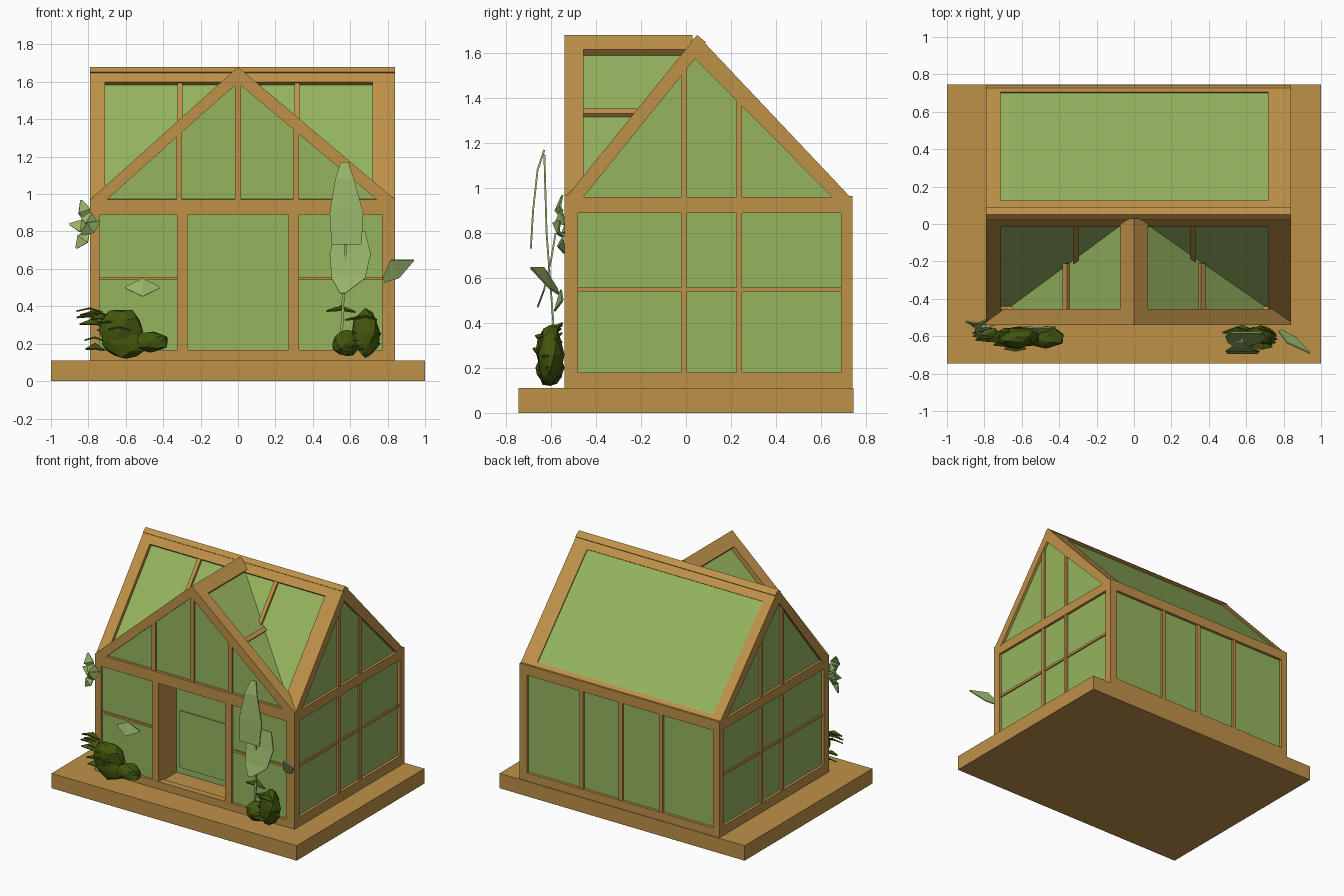
import bpy, bmesh, math, random
from mathutils import Vector

if "Cube" in bpy.data.objects:
    bpy.data.objects.remove(bpy.data.objects["Cube"])
random.seed(4)

def mat(name, c):
    m = bpy.data.materials.new(name)
    m.diffuse_color = (*c, 1)
    m.use_nodes = True
    m.node_tree.nodes["Principled BSDF"].inputs["Base Color"].default_value = m.diffuse_color
    return m

WOOD = mat("honey wood", (0.52, 0.285, 0.066))
GLASS = mat("green glass", (0.30, 0.46, 0.112))
LEAF = mat("leaf green", (0.31, 0.46, 0.14))
BUSH = mat("dark bush green", (0.054, 0.093, 0.004))

def finish(name, bm, m):
    bmesh.ops.recalc_face_normals(bm, faces=bm.faces)
    me = bpy.data.meshes.new(name)
    bm.to_mesh(me)
    bm.free()
    me.materials.append(m)
    ob = bpy.data.objects.new(name, me)
    bpy.context.collection.objects.link(ob)
    return ob

def prism(name, pts, vec, m):
    """Polygon swept along a vector."""
    bm = bmesh.new()
    a = [bm.verts.new(p) for p in pts]
    b = [bm.verts.new(Vector(p) + Vector(vec)) for p in pts]
    bm.faces.new(a)
    bm.faces.new(b[::-1])
    n = len(a)
    for i in range(n):
        j = (i + 1) % n
        bm.faces.new((a[i], b[i], b[j], a[j]))
    return finish(name, bm, m)

def box(name, x0, x1, y0, y1, z0, z1, m):
    return prism(name, [(x0, y0, z0), (x1, y0, z0), (x1, y1, z0), (x0, y1, z0)], (0, 0, z1 - z0), m)

def ring(name, plane, outer, inner, depth=0.05):
    """Picture-frame border on a plane, sunk inward."""
    f, out = plane
    bm = bmesh.new()
    d = Vector(out) * depth
    L = [[bm.verts.new(Vector(f(*p)) - s) for p in loop]
         for loop in (outer, inner) for s in (Vector(), d)]
    o, ob, i, ib = L
    n = len(o)
    for k in range(n):
        j = (k + 1) % n
        for p, q in ((o, i), (i, ib), (ib, ob), (ob, o)):
            bm.faces.new((p[k], p[j], q[j], q[k]))
    return finish(name, bm, WOOD)

def bar(name, plane, a0, a1, b0, b1, sink=0.004, depth=0.045):
    """Straight glazing bar on a plane."""
    f, out = plane
    o = Vector(out)
    pts = [Vector(f(*p)) - o * sink for p in ((a0, b0), (a1, b0), (a1, b1), (a0, b1))]
    return prism(name, pts, -o * depth, WOOD)

def rect(a0, a1, b0, b1):
    return [(a0, b0), (a1, b0), (a1, b1), (a0, b1)]

# main dimensions
XL, XR, YF, YB, YR = -0.79, 0.84, -0.54, 0.74, 0.05
EAVE, TOP = 0.95, 1.68
SF, SB = (TOP - EAVE) / (YR - YF), (TOP - EAVE) / (YB - YR)
front = (lambda a, z: (a, YF, z), (0, -1, 0))
back = (lambda a, z: (a, YB, z), (0, 1, 0))
right = (lambda a, z: (XR, a, z), (1, 0, 0))
left = (lambda a, z: (XL, a, z), (-1, 0, 0))
roof_f = (lambda x, y: (x, y, EAVE + (y - YF) * SF), Vector((0, -SF, 1)).normalized())
roof_b = (lambda x, y: (x, y, EAVE + (YB - y) * SB), Vector((0, SB, 1)).normalized())

# plinth
box("base_slab", -1, 1, -0.745, 0.745, 0, 0.11, WOOD)

# glass bodies, slightly inside the frames, with a recess for the door
prof = [(-0.33, 0.1), (0.72, 0.1), (0.72, 0.96), (0.063, 1.656), (-0.52, 0.935), (-0.52, 0.9), (-0.33, 0.9)]
prism("house_glass", [(XL + 0.02, y, z) for y, z in prof], (XR - XL - 0.04, 0, 0), GLASS)
box("front_left_glass", XL + 0.02, -0.3, -0.52, -0.32, 0.1, 0.91, GLASS)
box("front_right_glass", 0.3, XR - 0.02, -0.52, -0.32, 0.1, 0.91, GLASS)
prism("porch_gable_glass", [(XL + 0.02, -0.52, 0.93), (XR - 0.02, -0.52, 0.93), (0, -0.52, 1.635)],
      (0, 0.56, 0), GLASS)

# side walls: five-sided frame, rail, mullions, thin cross bar
for side, pl in (("right", right), ("left", left)):
    ring(side + "_frame", pl,
         [(YF, 0.11), (YB, 0.11), (YB, EAVE), (YR, TOP), (YF, EAVE)],
         [(-0.48, 0.18), (0.69, 0.18), (0.69, 0.92), (0.04, 1.575), (-0.48, 0.93)])
    bar(side + "_rail", pl, -0.51, 0.71, 0.89, 0.96, 0.001)
    bar(side + "_mullion_a", pl, -0.02, 0.005, 0.15, 1.58)
    bar(side + "_mullion_b", pl, 0.225, 0.25, 0.15, 1.42)
    bar(side + "_cross_bar", pl, -0.51, 0.71, 0.54, 0.558, 0.01)

# back wall
ring("back_frame", back, rect(XL, XR, 0.11, 0.965), rect(-0.74, 0.78, 0.17, 0.89))
for x in (-0.31, 0.02, 0.34):
    bar("back_mullion", back, x - 0.015, x + 0.015, 0.15, 0.92)

# front wall with doorway
W = [(XL, 0.89), (XL, 0.11), (XR, 0.11), (XR, 0.89), (XR, 0.97), (XL, 0.97)]
ring("front_frame", front, rect(XL, XR, 0.11, 0.97), rect(-0.75, 0.77, 0.165, 0.89))
for s in (-1, 1):
    box("door_jamb", min(s * 0.27, s * 0.325), max(s * 0.27, s * 0.325), YF + 0.001, -0.31, 0.11, 0.91, WOOD)
box("door_lintel", -0.3, 0.3, YF + 0.002, -0.31, 0.89, 0.95, WOOD)
box("door_sill", -0.3, 0.3, YF + 0.002, -0.31, 0.1, 0.155, WOOD)
bar("front_cross_bar_left", front, -0.77, -0.3, 0.54, 0.556, 0.01)
bar("front_cross_bar_right", front, 0.3, 0.8, 0.54, 0.556, 0.01)
box("door_panel", -0.24, 0.24, -0.338, -0.32, 0.2, 0.62, GLASS)

# front gable
ring("gable_frame", front, [(XL, 0.97), (XR, 0.97), (0, TOP)], [(-0.71, 0.972), (0.74, 0.972), (0, 1.595)])
for x, h in ((-0.315, 1.36), (0, 1.62), (0.31, 1.37)):
    bar("gable_mullion", front, x - 0.015, x + 0.015, 0.94, h)

# gable roof: rake, ridge and a glazing bar on each slope
for xe in (XL, XR):
    s = (TOP - 0.97) / abs(xe)
    d = math.copysign(1, xe)
    pl = (lambda x, y, s=s: (x, y, TOP - abs(x) * s), Vector((d * s, 0, 1)).normalized())
    bar("gable_rake", pl, 0, xe, YF, -0.455, 0, 0.06)
    bar("gable_ridge", pl, 0, d * 0.075, YF, 0.03, 0, 0.05)
    bar("gable_roof_bar", pl, d * 0.37, d * 0.395, -0.5, -0.21, 0.018, 0.03)

# main roof
ring("front_roof_frame", roof_f, rect(XL, XR, YF, YR), rect(-0.71, 0.72, -0.46, -0.015))
for x in (-0.31, 0.315):
    bar("front_roof_bar", roof_f, x - 0.014, x + 0.014, -0.45, 0.0, 0.008, 0.03)
ring("back_roof_frame", roof_b, rect(XL, XR, YR, YB), rect(-0.715, 0.72, 0.125, 0.705), 0.04)

# plants
def leaf(name, path, widths, side, m):
    """Thin blade along a path, folded at the mid rib."""
    bm = bmesh.new()
    side = Vector(side).normalized()
    rows = [[bm.verts.new(Vector(p) + side * w * k) for k in (-0.5, 0.5)] for p, w in zip(path, widths)]
    for r, q in zip(rows, rows[1:]):
        bm.faces.new((r[0], r[1], q[1], q[0]))
    ob = finish(name, bm, m)
    so = ob.modifiers.new("thickness", "SOLIDIFY")
    so.thickness, so.offset = 0.008, 0
    return ob

def bush(name, blobs, x0, x1, n):
    """Flattened clumps with spiky leaves."""
    for x, z, rx, rz in blobs:
        bm = bmesh.new()
        bmesh.ops.create_icosphere(bm, subdivisions=2, radius=1)
        for v in bm.verts:
            k = random.uniform(0.85, 1.1)
            v.co = Vector((x + v.co.x * rx * k, -0.605 + v.co.y * 0.06 * k, z + v.co.z * rz * k))
        finish(name + "_clump", bm, BUSH)
    for _ in range(n):
        x, z = random.uniform(x0, x1), random.uniform(0.17, 0.38)
        y, l = random.uniform(-0.66, -0.57), random.uniform(0.05, 0.08)
        p = [(x - l, y - 0.01, z), (x, y, z + 0.015), (x + l, y - 0.01, z - 0.005)]
        leaf(name + "_leaf", p, (0.005, 0.05, 0.005), (0, 1, random.uniform(0, 0.8)), BUSH)

bush("left_bush", [(-0.63, 0.27, 0.12, 0.12), (-0.6, 0.2, 0.13, 0.08), (-0.47, 0.21, 0.11, 0.06)], -0.81, -0.6, 16)
bush("right_bush", [(0.68, 0.26, 0.08, 0.13), (0.58, 0.2, 0.08, 0.07)], 0.54, 0.7, 12)

# tall plant by the door
leaf("tall_leaf", [(0.57, -0.63, 1.17), (0.57, -0.66, 1.08), (0.58, -0.68, 0.9), (0.58, -0.69, 0.73)],
     (0.04, 0.1, 0.18, 0.16), (1, 0, 0), LEAF)
leaf("middle_leaf", [(0.6, -0.58, 0.8), (0.6, -0.6, 0.68), (0.59, -0.63, 0.55), (0.56, -0.66, 0.47)],
     (0.16, 0.22, 0.18, 0.03), (1, 0, 0), LEAF)
leaf("plant_stem", [(0.57, -0.63, 1.15), (0.58, -0.62, 0.8), (0.56, -0.59, 0.4), (0.55, -0.6, 0.15)],
     (0.014,) * 4, (1, 0, 0), LEAF)
leaf("side_leaf", [(0.78, -0.57, 0.54), (0.84, -0.62, 0.6), (0.94, -0.69, 0.645)],
     (0.03, 0.11, 0.005), (0.5, 0.3, -1), LEAF)
leaf("pane_leaf", [(-0.6, -0.55, 0.5), (-0.51, -0.57, 0.5), (-0.42, -0.55, 0.5)],
     (0.01, 0.1, 0.01), (0, 0.3, 1), LEAF)

# creeper on the left corner
for x, y, z, a in ((-0.82, -0.56, 0.91, 1.9), (-0.84, -0.53, 0.83, 3.0), (-0.79, -0.57, 0.82, 0.6),
                   (-0.83, -0.55, 0.76, 4.1), (-0.8, -0.56, 0.87, 2.6)):
    c, s = math.cos(a) * 0.06, math.sin(a) * 0.06
    leaf("creeper_leaf", [(x - c, y + 0.02, z - s), (x, y - 0.01, z), (x + c, y + 0.01, z + s)],
         (0.01, 0.07, 0.01), (-s, -0.02, c), LEAF)
